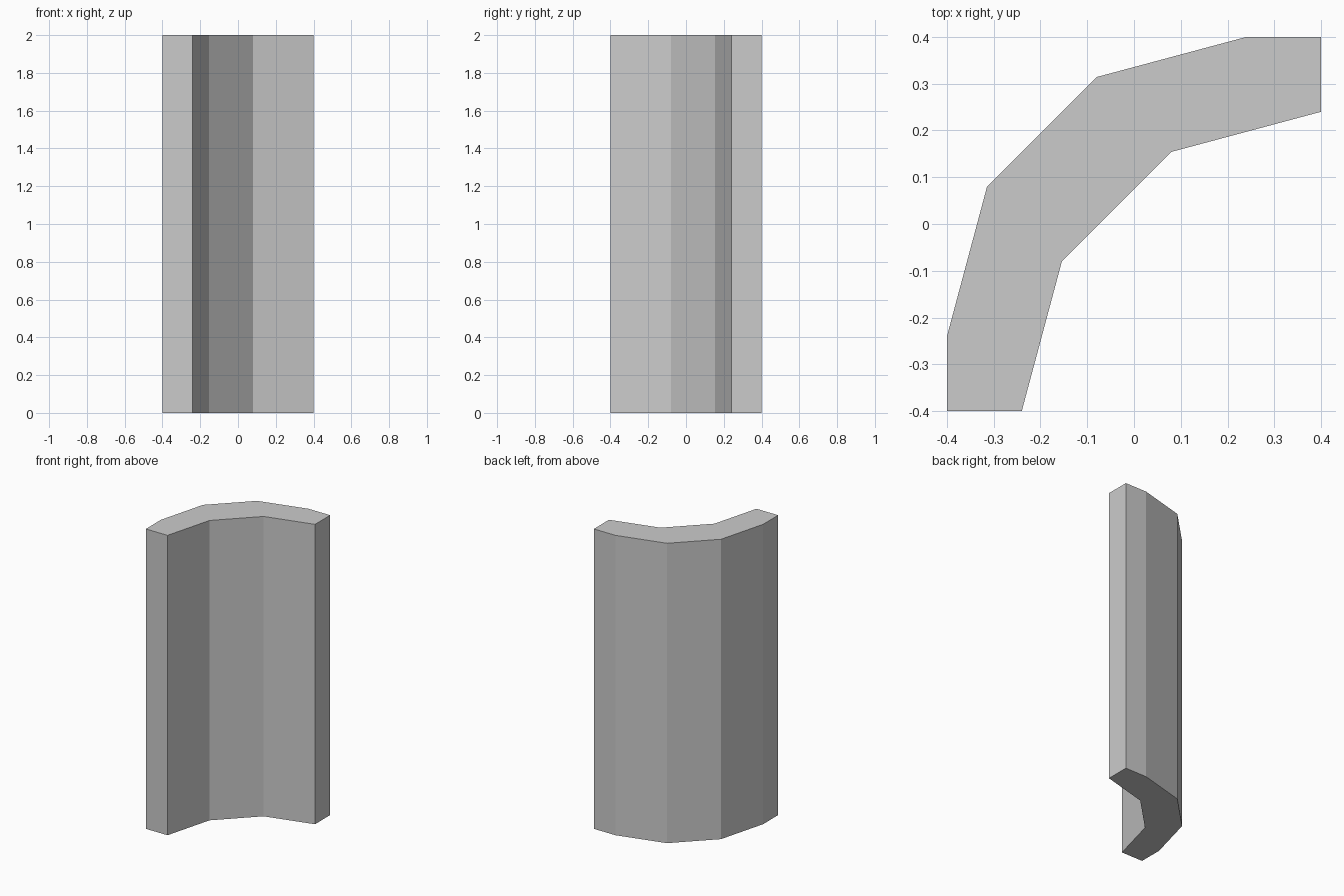
import bpy, bmesh, math

if "Cube" in bpy.data.objects:
    bpy.data.objects.remove(bpy.data.objects["Cube"])

HEIGHT, HALF, THICK, STEPS = 2.0, 0.4, 0.16, 3
RADIUS = 2 * HALF - THICK


def arc(cx, cy):
    """Quarter arc from the -x side round to the +y side."""
    angles = [math.pi - math.pi / 2 * i / STEPS for i in range(STEPS + 1)]
    return [(cx + RADIUS * math.cos(a), cy + RADIUS * math.sin(a)) for a in angles]


# Cross-section: the same arc twice, offset diagonally, with square end corners
outer = arc(HALF - THICK, THICK - HALF)
inner = arc(HALF, -HALF)
profile = [(-HALF, -HALF)] + outer + [(HALF, HALF)] + inner[::-1]

# Curved wall panel: extrude the cross-section upwards
bm = bmesh.new()
base = bm.faces.new([bm.verts.new((x, y, 0)) for x, y in profile])
top = bmesh.ops.extrude_face_region(bm, geom=[base], use_keep_orig=True)["geom"]
bmesh.ops.translate(bm, vec=(0, 0, HEIGHT),
                    verts=[v for v in top if isinstance(v, bmesh.types.BMVert)])
bmesh.ops.recalc_face_normals(bm, faces=bm.faces)
mesh = bpy.data.meshes.new("curved_wall")
bm.to_mesh(mesh)
bm.free()
wall = bpy.data.objects.new("curved_wall", mesh)
bpy.context.collection.objects.link(wall)
